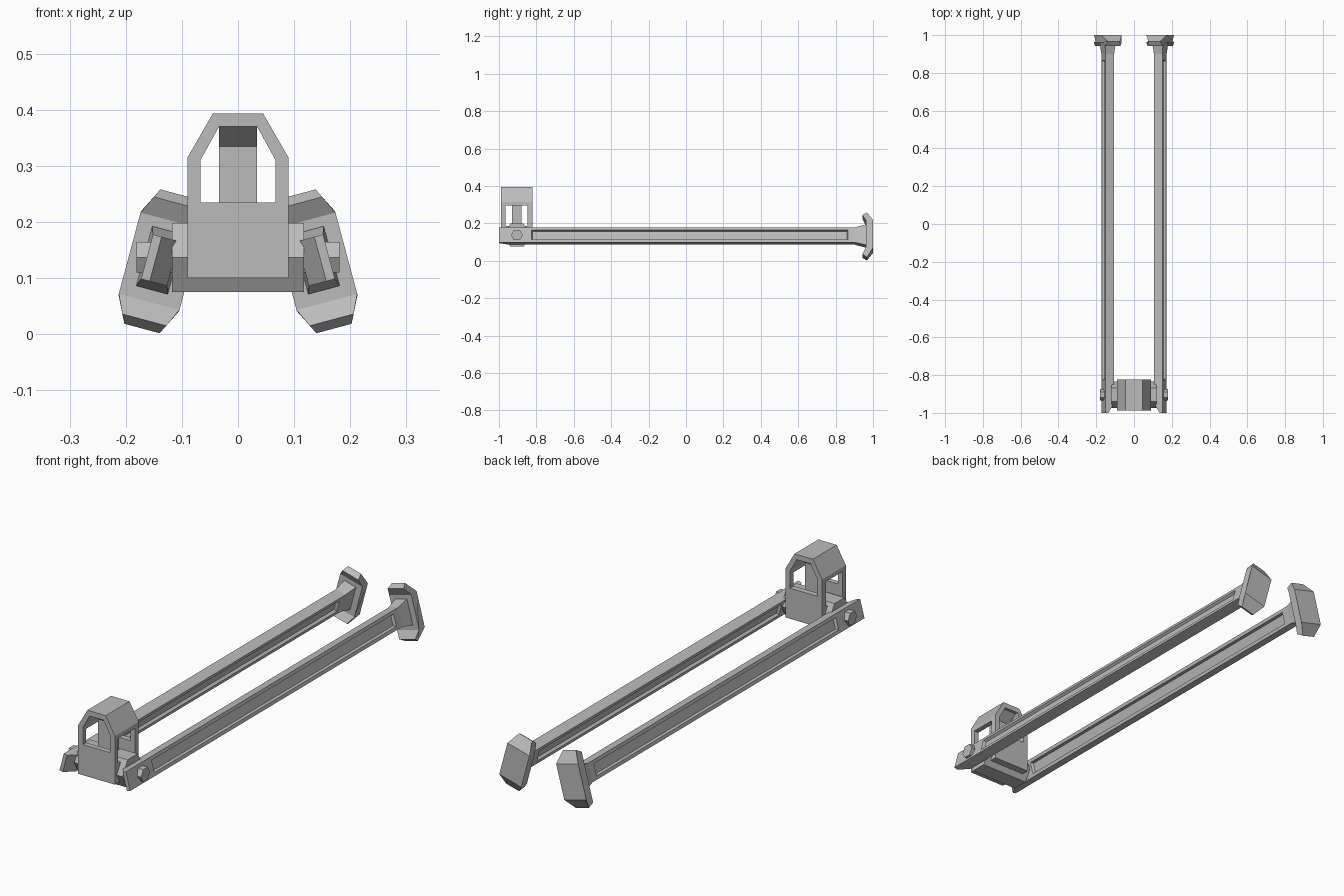
import bpy, bmesh, math
from mathutils import Matrix

if "Cube" in bpy.data.objects:
    bpy.data.objects.remove(bpy.data.objects["Cube"], do_unlink=True)

grey = bpy.data.materials.new("plain grey")
grey.use_nodes = True
grey.diffuse_color = (0.5, 0.5, 0.5, 1)
grey.node_tree.nodes["Principled BSDF"].inputs["Base Color"].default_value = (0.5, 0.5, 0.5, 1)

TILT = math.radians(15)
ARM_X, ARM_Z = 0.139, 0.132
PIVOT_Y, PIVOT_Z = -0.904, 0.137


def finish(name, bm):
    bmesh.ops.recalc_face_normals(bm, faces=bm.faces)
    mesh = bpy.data.meshes.new(name)
    bm.to_mesh(mesh)
    bm.free()
    mesh.materials.append(grey)
    ob = bpy.data.objects.new(name, mesh)
    bpy.context.scene.collection.objects.link(ob)
    return ob


def loft(rings):
    """Skin a row of equal-length point rings and cap both ends."""
    bm = bmesh.new()
    rows = [[bm.verts.new(p) for p in ring] for ring in rings]
    n = len(rows[0])
    for a, b in zip(rows, rows[1:]):
        for i in range(n):
            j = (i + 1) % n
            bm.faces.new((a[i], a[j], b[j], b[i]))
    bm.faces.new(rows[0])
    bm.faces.new(rows[-1])
    bmesh.ops.recalc_face_normals(bm, faces=bm.faces)
    return bm


def along_y(profile, y0, y1):
    return loft([[(x, y, z) for x, z in profile] for y in (y0, y1)])


def along_x(profile, x0, x1):
    return loft([[(x, y, z) for y, z in profile] for x in (x0, x1)])


def hexagon(r):
    return [(PIVOT_Y + r * math.cos(math.radians(60 * k)),
             PIVOT_Z + r * math.sin(math.radians(60 * k))) for k in range(6)]


def cut(ob, cutter):
    mod = ob.modifiers.new("opening", "BOOLEAN")
    mod.operation, mod.solver, mod.object = "DIFFERENCE", "EXACT", cutter
    cutter.hide_render = True
    bpy.context.view_layer.objects.active = ob
    bpy.ops.object.modifier_apply(modifier=mod.name)
    bpy.data.objects.remove(cutter, do_unlink=True)


# Cab: gabled block with an opening front to back and one side to side
cab = finish("cab", along_y([(-0.09, 0.10), (0.09, 0.10), (0.09, 0.315), (0.045, 0.393),
                             (-0.045, 0.393), (-0.09, 0.315)], -0.988, -0.822))
cut(cab, finish("front_cutter", along_y(
    [(-0.067, 0.235), (0.067, 0.235), (0.067, 0.31), (0.034, 0.37),
     (-0.034, 0.37), (-0.067, 0.31)], -1.1, -0.7)))
cut(cab, finish("side_cutter", along_x(
    [(-0.965, 0.185), (-0.848, 0.185), (-0.848, 0.296), (-0.965, 0.296)], -0.2, 0.2)))

# Centre post flaring out below the roof
finish("centre_post", along_x(
    [(-0.93, 0.15), (-0.88, 0.15), (-0.88, 0.335), (-0.835, 0.371),
     (-0.975, 0.371), (-0.93, 0.335)], -0.034, 0.034))

# Hexagonal hub through the cab
finish("pivot_hub", along_x(hexagon(0.071), -0.118, 0.118))


def arm(name):
    # Half width and half height of the beam at each station
    stations = [(-1.0, 0.024, 0.041), (-0.95, 0.024, 0.041), (-0.84, 0.024, 0.041),
                (0.88, 0.024, 0.041), (0.90, 0.024, 0.041), (0.958, 0.029, 0.055),
                (0.975, 0.029, 0.055)]
    rings = []
    for y, u, v in stations:
        inner = 0.008 if y == -1.0 else -u      # bevelled inner corner at the front tip
        rings.append([(inner, y, -v), (u, y, -v), (u, y, v), (inner, y, v)])
    bm = loft(rings)
    # Long bevelled groove on both sides
    sides = [f for f in bm.faces if abs(f.normal.x) > 0.9 and f.calc_area() > 0.1]
    bmesh.ops.inset_individual(bm, faces=sides, thickness=0.021)
    bmesh.ops.inset_individual(bm, faces=sides, thickness=0.007, depth=-0.012)
    return finish(name, bm)


def foot(name):
    # Bent pad whose upper and lower flaps lean forward and narrow
    back = [(1.0, -0.077), (1.0, 0.077), (0.967, 0.124), (0.943, 0.108), (0.962, 0.075)]
    profile = back + [(0.962, -0.075), (0.943, -0.108), (0.967, -0.124)]

    def width(v):
        return 0.056 - max(0, abs(v) - 0.077) * 0.5
    return finish(name, loft([[(s * width(v), y, v) for y, v in profile] for s in (-1, 1)]))


# Tilted arms and feet, with straight bolts, on both sides
for side, s in (("left", 1), ("right", -1)):
    for make, part in ((arm, "arm"), (foot, "foot")):
        ob = make(f"{side}_{part}")
        place = Matrix.Translation((ARM_X, 0, ARM_Z if part == "arm" else 0.13)) \
            @ Matrix.Rotation(-TILT, 4, "Y")
        ob.data.transform(place)
        if s < 0:
            ob.data.transform(Matrix.Diagonal((-1, 1, 1, 1)))
            ob.data.flip_normals()
    finish(f"{side}_bolt", along_x(hexagon(0.0315), s * 0.10, s * 0.181))
